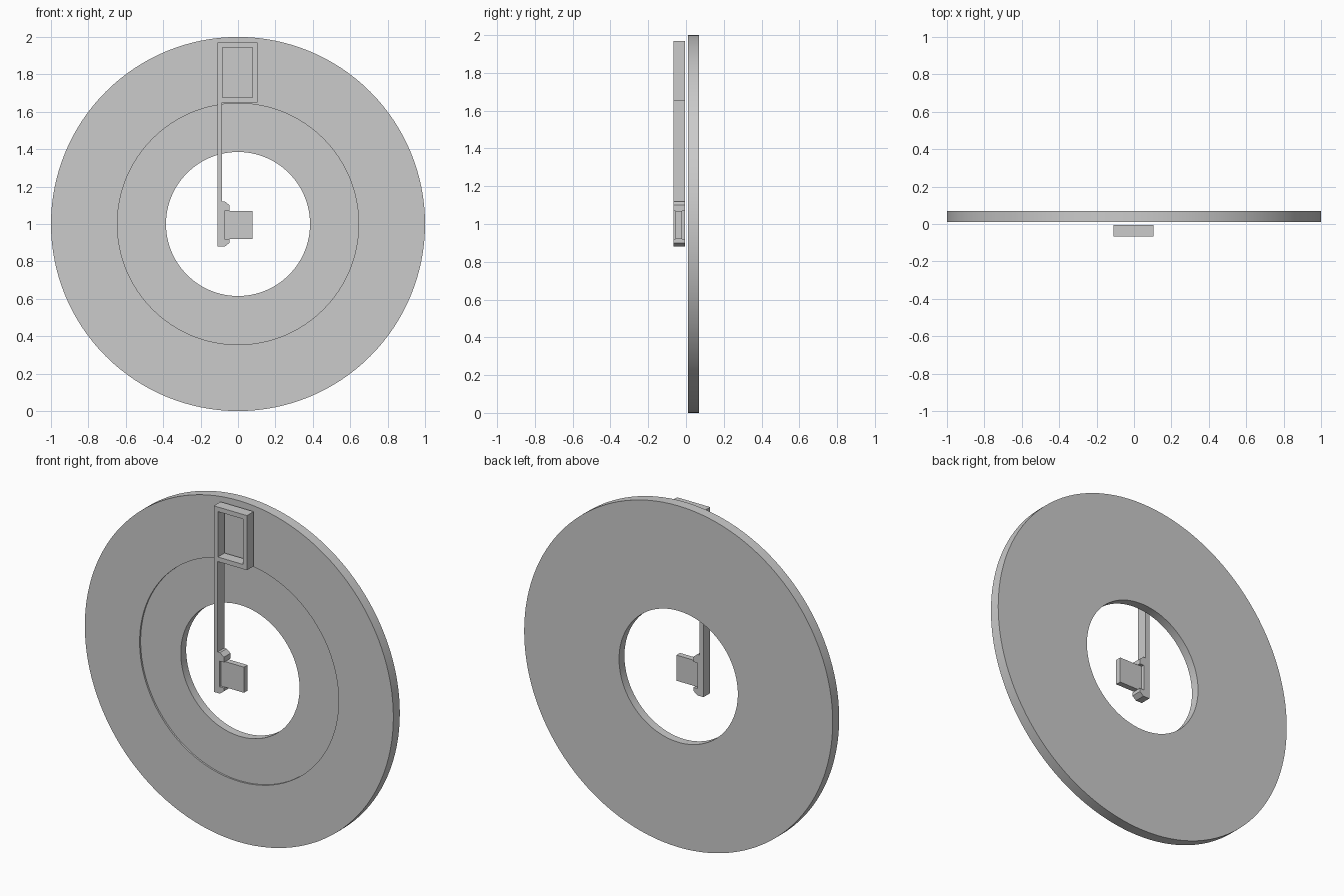
import bpy, bmesh, math

cube = bpy.data.objects.get("Cube")
if cube:
    bpy.data.objects.remove(cube, do_unlink=True)

grey = bpy.data.materials.new("plain grey")
grey.use_nodes = True
colour = (0.6, 0.6, 0.6, 1)
grey.diffuse_color = colour
grey.node_tree.nodes["Principled BSDF"].inputs["Base Color"].default_value = colour


def finish(name, bm):
    bmesh.ops.recalc_face_normals(bm, faces=bm.faces)
    mesh = bpy.data.meshes.new(name)
    bm.to_mesh(mesh)
    bm.free()
    mesh.materials.append(grey)
    obj = bpy.data.objects.new(name, mesh)
    bpy.context.collection.objects.link(obj)
    return obj


def lathe(name, profile, centre_z, steps):
    """Closed (radius, y) profile turned about the y axis."""
    bm = bmesh.new()
    rings = []
    for i in range(steps):
        a = math.tau * i / steps
        rings.append([bm.verts.new((r * math.cos(a), y, centre_z + r * math.sin(a)))
                      for r, y in profile])
    n = len(profile)
    for i, ring in enumerate(rings):
        after = rings[(i + 1) % steps]
        for j in range(n):
            k = (j + 1) % n
            bm.faces.new((ring[j], ring[k], after[k], after[j]))
    return finish(name, bm)


def plate(name, outline, y0, y1):
    """(x, z) outline extruded from y0 to y1."""
    bm = bmesh.new()
    face = bm.faces.new([bm.verts.new((x, y0, z)) for x, z in outline])
    new = bmesh.ops.extrude_face_region(bm, geom=[face])["geom"]
    verts = [v for v in new if isinstance(v, bmesh.types.BMVert)]
    bmesh.ops.translate(bm, verts=verts, vec=(0, y1 - y0, 0))
    return finish(name, bm)


def frame(name, x0, x1, z0, z1, wall, y0, y1):
    """Rectangular open frame."""
    bm = bmesh.new()
    loops = []
    for t, y in ((0, y0), (wall, y0), (wall, y1), (0, y1)):
        loops.append([bm.verts.new((x, y, z)) for x, z in
                      ((x0 + t, z0 + t), (x1 - t, z0 + t), (x1 - t, z1 - t), (x0 + t, z1 - t))])
    for i in range(4):
        a, b = loops[i], loops[(i + 1) % 4]
        for j in range(4):
            k = (j + 1) % 4
            bm.faces.new((a[j], a[k], b[k], b[j]))
    return finish(name, bm)


# Ring disc with a shallow recess around its hole
disc = lathe("ring_disc", [(0.385, 0.02), (0.645, 0.02), (0.645, 0.01),
                           (1, 0.01), (1, 0.07), (0.385, 0.07)], 1, 128)
bpy.context.view_layer.objects.active = disc
disc.select_set(True)
bpy.ops.object.shade_smooth_by_angle(angle=math.radians(30))

# Hanging arm with a notched, chamfered foot
FRONT, BACK = -0.067, -0.005
plate("arm", [(-0.11, 0.88), (-0.07, 0.88), (-0.045, 0.9), (-0.045, 0.92),
              (-0.072, 0.92), (-0.072, 1.07), (-0.045, 1.07), (-0.045, 1.1),
              (-0.07, 1.12), (-0.085, 1.12), (-0.085, 1.65), (-0.11, 1.65)], FRONT, BACK)

# Open frame at the top of the arm
frame("top_frame", -0.11, 0.105, 1.65, 1.97, 0.027, FRONT, BACK)

# Small paddle held in the foot notch
plate("paddle", [(-0.072, 0.92), (0.077, 0.92), (0.077, 1.07), (-0.072, 1.07)],
      -0.055, -0.022)
